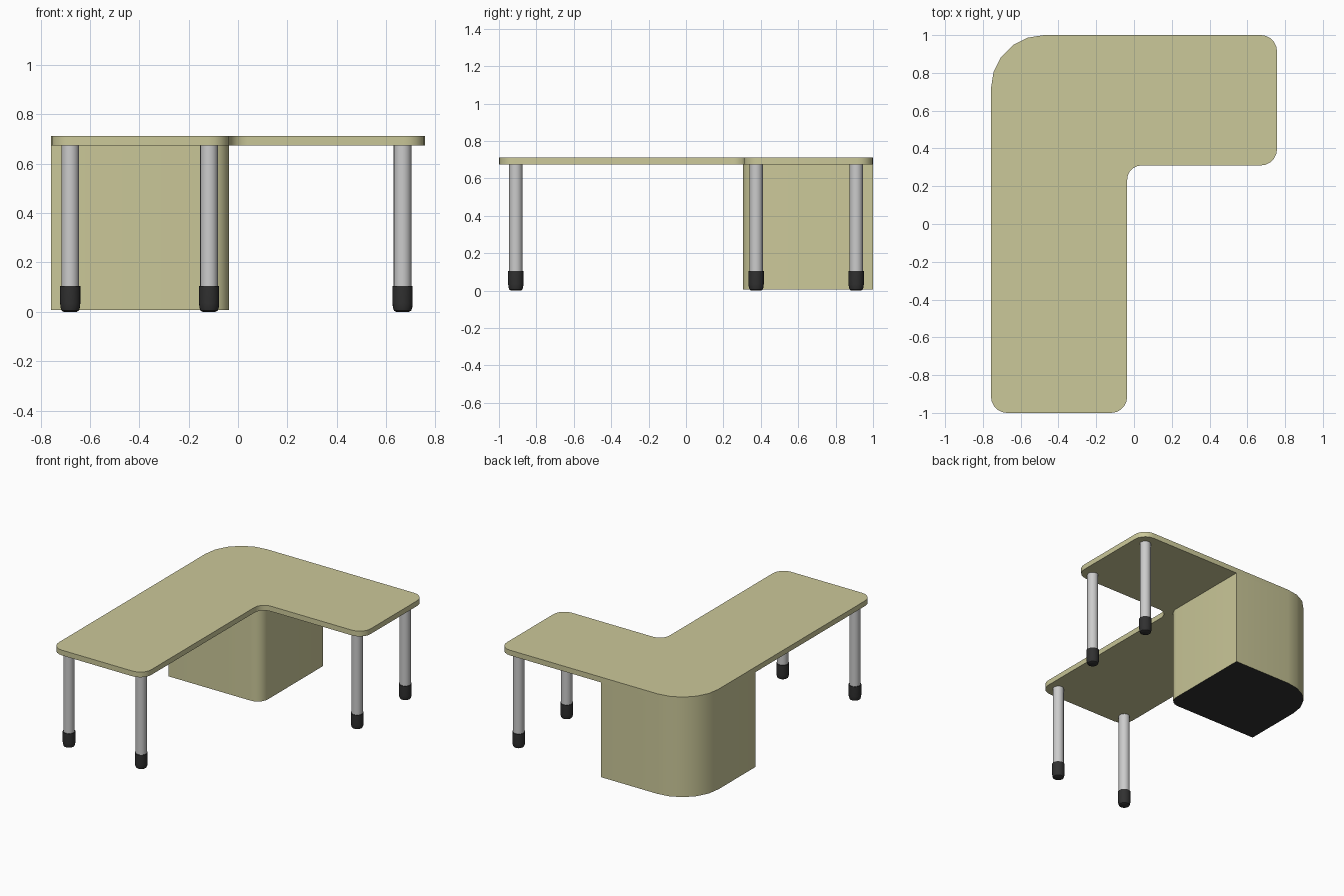
import bpy, bmesh
from math import cos, sin, pi, radians, atan2
from mathutils import Vector

if "Cube" in bpy.data.objects:
    bpy.data.objects.remove(bpy.data.objects["Cube"])


def material(name, rgb):
    m = bpy.data.materials.new(name)
    m.diffuse_color = (*rgb, 1)
    m.use_nodes = True
    m.node_tree.nodes["Principled BSDF"].inputs["Base Color"].default_value = m.diffuse_color
    return m


TAN = material("tan_laminate", (0.60, 0.58, 0.32))
DARK = material("dark_rubber", (0.03, 0.03, 0.03))


def finish(name, bm, mats=()):
    bmesh.ops.recalc_face_normals(bm, faces=bm.faces)
    me = bpy.data.meshes.new(name)
    bm.to_mesh(me)
    bm.free()
    ob = bpy.data.objects.new(name, me)
    bpy.context.collection.objects.link(ob)
    for m in mats:
        me.materials.append(m)
    bpy.ops.object.select_all(action='DESELECT')
    bpy.context.view_layer.objects.active = ob
    ob.select_set(True)
    bpy.ops.object.shade_smooth_by_angle(angle=radians(35))
    return ob


def rounded(corners):
    """Outline from (x, y, radius, segments) right-angle corners."""
    out = []
    n = len(corners)
    for i, (x, y, r, seg) in enumerate(corners):
        p = Vector((x, y))
        if r == 0:
            out.append(p)
            continue
        a = (Vector(corners[i - 1][:2]) - p).normalized()
        b = (Vector(corners[(i + 1) % n][:2]) - p).normalized()
        c = p + (a + b) * r
        for k in range(seg + 1):
            t = k / seg * pi / 2
            out.append(c - b * r * cos(t) - a * r * sin(t))
    return out


def slab(name, corners, z0, z1, mats):
    bm = bmesh.new()
    f = bm.faces.new([bm.verts.new((p.x, p.y, z0)) for p in rounded(corners)])
    top = bmesh.ops.extrude_face_region(bm, geom=[f], use_keep_orig=True)
    vs = [g for g in top["geom"] if isinstance(g, bmesh.types.BMVert)]
    bmesh.ops.translate(bm, verts=vs, vec=(0, 0, z1 - z0))
    if len(mats) > 1:
        f.material_index = 1
    return finish(name, bm, mats)


def lathe(name, profile, x, y, mats=(), n=20):
    """Closed turned solid from (radius, z) rings."""
    bm = bmesh.new()
    rings = [[bm.verts.new((x + r * cos(2 * pi * k / n), y + r * sin(2 * pi * k / n), z))
              for k in range(n)] for r, z in profile]
    for lo, hi in zip(rings, rings[1:]):
        for k in range(n):
            j = (k + 1) % n
            bm.faces.new((lo[k], lo[j], hi[j], hi[k]))
    bm.faces.new(rings[0])
    bm.faces.new(rings[-1])
    return finish(name, bm, mats)


X, IX, IY = 0.757, -0.036, 0.31

# L-shaped top
slab("desk_top", [(-X, -1, 0.085, 5), (IX, -1, 0.085, 5), (IX, IY, 0.075, 5),
                  (X, IY, 0.085, 5), (X, 1, 0.085, 5), (-X, 1, 0.28, 5)],
     0.675, 0.712, [TAN])

# Corner cabinet with dark underside
slab("corner_cabinet", [(-X, 0.305, 0, 1), (IX, 0.305, 0.08, 5),
                        (IX, 1, 0, 1), (-X, 1, 0.28, 5)],
     0.007, 0.675, [TAN, DARK])

# Legs with rubber feet
for name, x, y in (("front_left", -0.68, -0.91), ("front_right", -0.117, -0.91),
                   ("side_front", 0.667, 0.375), ("side_back", 0.667, 0.91)):
    lathe(name + "_leg", [(0.036, 0.09), (0.036, 0.676)], x, y)
    lathe(name + "_foot", [(0.026, 0), (0.035, 0.005), (0.039, 0.017),
                           (0.041, 0.035), (0.041, 0.105)], x, y, [DARK])
